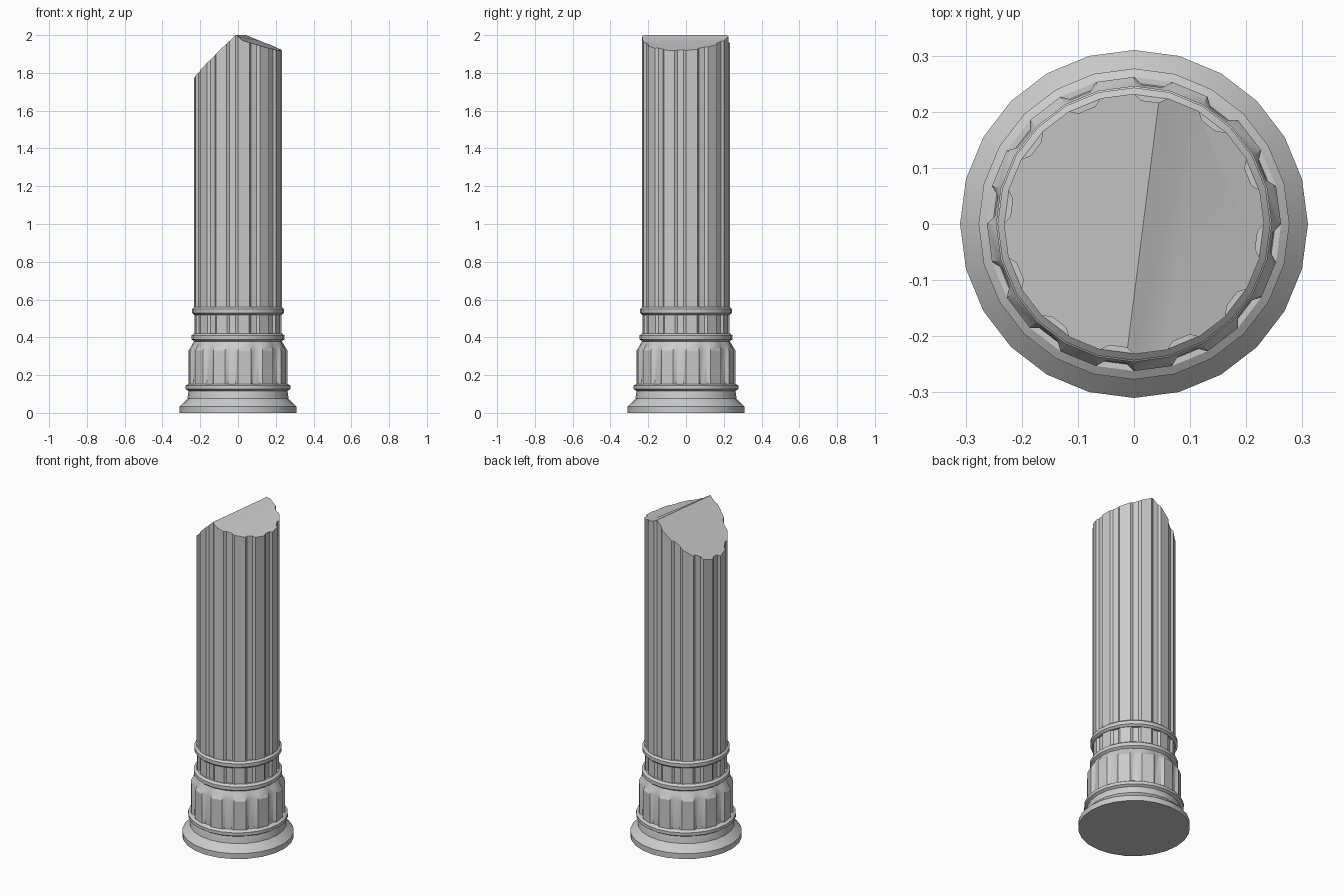
import bpy, bmesh
from math import cos, sin, pi, radians
from mathutils import Vector

SIDES = 24

cube = bpy.data.objects.get("Cube")
if cube:
    bpy.data.objects.remove(cube)

stone = bpy.data.materials.new("grey stone")
stone.use_nodes = True
grey = (0.6, 0.6, 0.6, 1)
stone.diffuse_color = grey
stone.node_tree.nodes["Principled BSDF"].inputs["Base Color"].default_value = grey


def circle(z, r):
    return [(r * cos(2 * pi * k / SIDES), r * sin(2 * pi * k / SIDES), z) for k in range(SIDES)]


def fluted(z, r, depth):
    """Ring of plain facets alternating with shallow hollowed flutes."""
    ring = circle(z, r)
    points = []
    for k in range(SIDES):
        a, b = Vector(ring[k]), Vector(ring[(k + 1) % SIDES])
        points.append(a)
        if k % 2:
            for f in (0.22, 0.78):
                p = a.lerp(b, f)
                shrink = 1 - depth / r
                points.append(Vector((p.x * shrink, p.y * shrink, z)))
    return points


def loft(rings):
    """Skin a stack of rings and close both ends."""
    bm = bmesh.new()
    loops = [[bm.verts.new(p) for p in ring] for ring in rings]
    n = len(loops[0])
    for low, high in zip(loops, loops[1:]):
        for i in range(n):
            j = (i + 1) % n
            bm.faces.new((low[i], low[j], high[j], high[i]))
    bm.faces.new(loops[0][::-1])
    bm.faces.new(loops[-1])
    return bm


def finish(name, bm, angle=32):
    bmesh.ops.recalc_face_normals(bm, faces=bm.faces)
    mesh = bpy.data.meshes.new(name)
    bm.to_mesh(mesh)
    bm.free()
    obj = bpy.data.objects.new(name, mesh)
    bpy.context.collection.objects.link(obj)
    mesh.materials.append(stone)
    bpy.ops.object.select_all(action="DESELECT")
    obj.select_set(True)
    bpy.context.view_layer.objects.active = obj
    bpy.ops.object.shade_smooth_by_angle(angle=radians(angle))


def turned(name, profile):
    finish(name, loft([circle(z, r) for z, r in profile]))


def band(name, z, r, half, inset):
    """Rounded moulding around the column."""
    turned(name, [(z - half, r - inset), (z - half * 0.5, r), (z + half * 0.5, r), (z + half, r - inset)])


# Stepped foot
turned("foot", [(0, 0.31), (0.033, 0.31), (0.075, 0.268), (0.118, 0.262), (0.16, 0.25)])
band("foot_band", 0.135, 0.277, 0.019, 0.015)

# Fluted drum with a sloping shoulder
finish("drum", loft([fluted(z, r, d) for z, r, d in (
    (0.15, 0.262, 0.012), (0.33, 0.262, 0.012), (0.352, 0.248, 0.004), (0.385, 0.229, 0))]))

# Fluted neck between two mouldings
finish("neck", loft([fluted(0.38, 0.229, 0.01), fluted(0.54, 0.229, 0.01)]))
band("lower_band", 0.4, 0.246, 0.021, 0.014)
band("upper_band", 0.54, 0.243, 0.021, 0.012)

# Broken shaft: fracture lines as (x at centre, x per y, height)
fractures = [(0.0165, 0.127, 2.0), (0.03, 0.13, 1.993), (0.07, 0.2, 1.972)]
LEFT_SLOPE, RIGHT_SLOPE = 0.92, 0.33


def break_height(x, y):
    lines = [(c + s * y, z) for c, s, z in fractures]
    if x <= lines[0][0]:
        return lines[0][1] + LEFT_SLOPE * (x - lines[0][0])
    for (xa, za), (xb, zb) in zip(lines, lines[1:]):
        if x <= xb:
            return za + (zb - za) * (x - xa) / (xb - xa)
    return lines[-1][1] - RIGHT_SLOPE * (x - lines[-1][0])


shaft = loft([fluted(0.54, 0.232, 0.01), fluted(2, 0.232, 0.01)])
for centre, slope, _ in fractures:
    top = [f for f in shaft.faces if f.normal.z > 0.9 or all(v.co.z > 1.9 for v in f.verts)]
    geom = top + list({e for f in top for e in f.edges}) + list({v for f in top for v in f.verts})
    bmesh.ops.bisect_plane(shaft, geom=geom, dist=1e-5,
                           plane_co=(centre, 0, 0), plane_no=(1, -slope, 0))
for v in shaft.verts:
    if v.co.z > 1.9:
        v.co.z = break_height(v.co.x, v.co.y)
finish("broken_shaft", shaft, 25)
